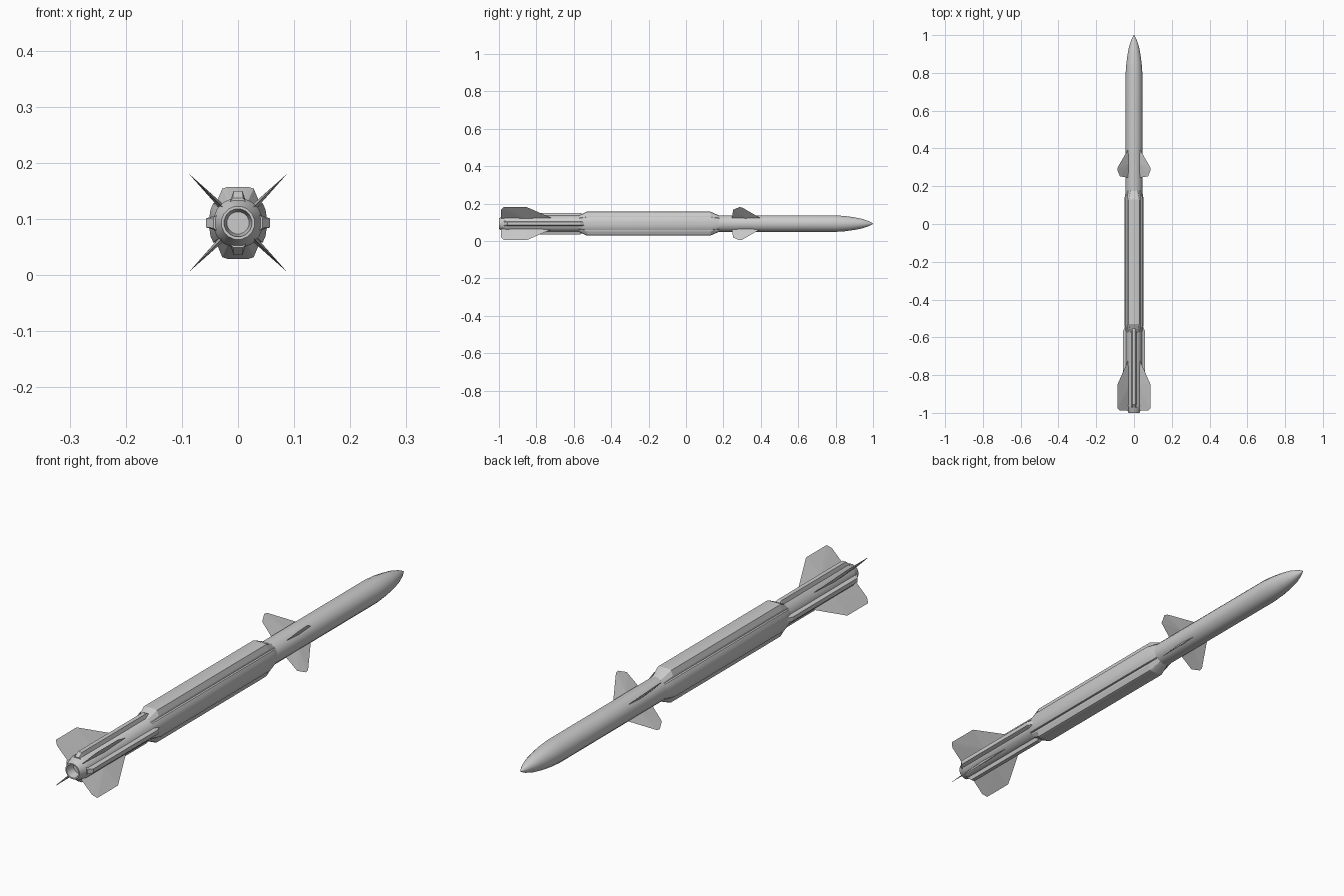
import bpy, bmesh, math
from mathutils import Matrix, Vector

if "Cube" in bpy.data.objects:
    bpy.data.objects.remove(bpy.data.objects["Cube"])

ZC = 0.093  # height of the long axis


def finish(bm, name, smooth=None):
    bmesh.ops.remove_doubles(bm, verts=bm.verts, dist=1e-6)
    bmesh.ops.recalc_face_normals(bm, faces=bm.faces)
    me = bpy.data.meshes.new(name)
    bm.to_mesh(me)
    bm.free()
    ob = bpy.data.objects.new(name, me)
    ob.location.z = ZC
    bpy.context.collection.objects.link(ob)
    if smooth:
        bpy.ops.object.select_all(action='DESELECT')
        ob.select_set(True)
        bpy.context.view_layer.objects.active = ob
        bpy.ops.object.shade_smooth_by_angle(angle=math.radians(smooth))
    return ob


def loft(name, rings, smooth=None, cap=True):
    """Skin a list of equal-length closed rings of points."""
    bm = bmesh.new()
    vr = [[bm.verts.new(p) for p in r] for r in rings]
    n = len(vr[0])
    for a, b in zip(vr, vr[1:]):
        for i in range(n):
            j = (i + 1) % n
            bm.faces.new((a[i], a[j], b[j], b[i]))
    if cap:
        bm.faces.new(vr[0])
        bm.faces.new(vr[-1])
    return finish(bm, name, smooth)


def circle(y, r, n=16):
    return [(r * math.cos((i + .5) * math.tau / n), y,
             r * math.sin((i + .5) * math.tau / n)) for i in range(n)]


# Main tube with recessed nozzle at the rear and ogive nose at the front
body = [(-0.965, 0.020), (-1.0, 0.025), (-1.0, 0.030), (-0.972, 0.041),
        (-0.962, 0.045), (0.80, 0.045), (0.85, 0.0415), (0.90, 0.0345),
        (0.94, 0.0265), (0.975, 0.0145), (0.992, 0.006), (1.0, 0.001)]
loft("body_tube", [circle(y, r) for y, r in body], 25)

# Thick middle section: top and bottom covers, rounded sides, diagonal grooves
quarter = [(0.051, 0.010), (0.049, 0.024), (0.044, 0.035), (0.036, 0.035),
           (0.036, 0.042), (0.028, 0.061), (0.019, 0.064)]
right = quarter + [(-x, z) for x, z in reversed(quarter)]
section = right + [(-x, -z) for x, z in right]


def mid_ring(y, t):
    # t = 0 gives the plain tube, t = 1 the full section
    pts = []
    for x, z in section:
        d = Vector((x, z))
        p = d.normalized() * 0.044
        q = p.lerp(d, t)
        pts.append((q.x, y, q.y))
    return pts


loft("middle_section", [mid_ring(-0.575, 0), mid_ring(-0.53, 1),
                        mid_ring(0.13, 1), mid_ring(0.18, 0)], 20)

# Four cable ducts along the rear section
for k in range(4):
    rot = Matrix.Rotation(k * math.pi / 2, 3, 'Y')

    def duct_ring(y, h, w):
        prof = [(-0.014, 0.038), (-w, h), (w, h), (0.014, 0.038)]
        return [rot @ Vector((x, y, z)) for x, z in prof]

    loft(f"rear_duct_{k + 1}", [duct_ring(-0.972, 0.044, 0.009),
                                duct_ring(-0.955, 0.057, 0.008),
                                duct_ring(-0.565, 0.057, 0.008),
                                duct_ring(-0.535, 0.044, 0.009)])


# Thin fins: flat outline (y, radius) thickened at the middle of the root
def fins(name, outline, half):
    y_mid = (outline[0][0] + outline[-1][0]) / 2
    r0 = outline[0][1]
    for k in range(4):
        rot = Matrix.Rotation(math.radians(45 + 90 * k), 3, 'Y')
        bm = bmesh.new()
        pts = [(0, y, r) for y, r in outline]
        pts += [(s * half, y_mid, r0) for s in (-1, 1)]
        for p in pts:
            bm.verts.new(rot @ Vector(p))
        bmesh.ops.convex_hull(bm, input=bm.verts)
        finish(bm, f"{name}_{k + 1}")


fins("tail_fin", [(-0.715, 0.040), (-0.85, 0.124), (-0.975, 0.124),
                  (-0.988, 0.105), (-0.988, 0.040)], 0.005)
fins("front_fin", [(0.40, 0.040), (0.30, 0.122), (0.285, 0.125),
                   (0.252, 0.105), (0.245, 0.040)], 0.004)
